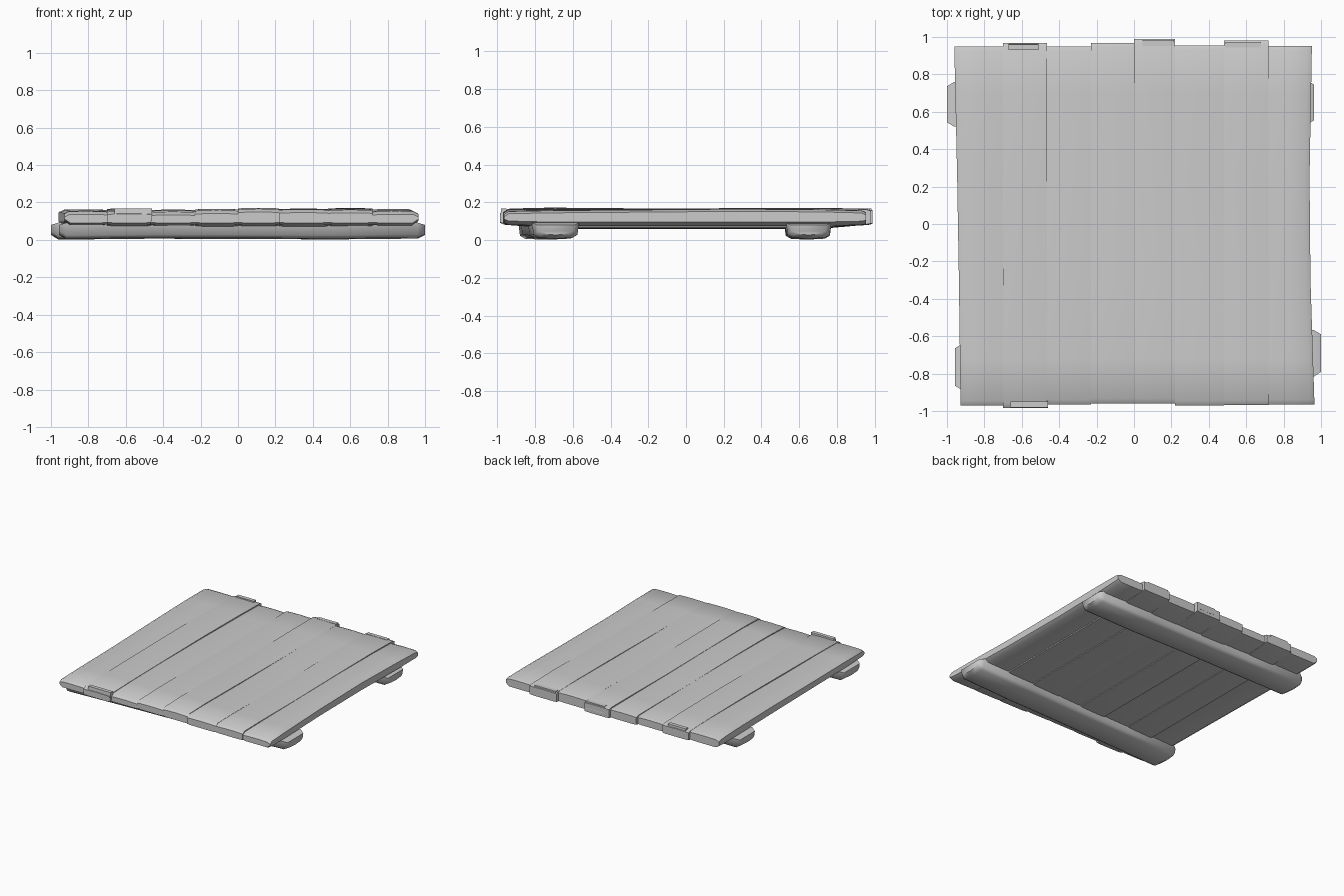
import bpy, bmesh, math

cube = bpy.data.objects.get("Cube")
if cube:
    bpy.data.objects.remove(cube, do_unlink=True)

wood = bpy.data.materials.new("grey_wood")
wood.use_nodes = True
colour = (0.6, 0.6, 0.6, 1)
wood.diffuse_color = colour
wood.node_tree.nodes["Principled BSDF"].inputs["Base Color"].default_value = colour


def loft(name, rings, angle):
    """Skin a list of equal-length point rings into a closed, smooth solid."""
    bm = bmesh.new()
    loops = [[bm.verts.new(p) for p in ring] for ring in rings]
    for a, b in zip(loops, loops[1:]):
        for i in range(len(a)):
            j = (i + 1) % len(a)
            bm.faces.new((a[i], a[j], b[j], b[i]))
    bm.faces.new(loops[0][::-1])
    bm.faces.new(loops[-1])
    bmesh.ops.recalc_face_normals(bm, faces=bm.faces)
    mesh = bpy.data.meshes.new(name)
    bm.to_mesh(mesh)
    bm.free()
    mesh.materials.append(wood)
    obj = bpy.data.objects.new(name, mesh)
    bpy.context.collection.objects.link(obj)
    bpy.ops.object.select_all(action='DESELECT')
    obj.select_set(True)
    bpy.context.view_layer.objects.active = obj
    bpy.ops.object.shade_smooth_by_angle(angle=math.radians(angle))
    return obj


def bow(y, front, middle, back):
    """Blend a value from the front through the middle to the back."""
    return middle + (back - middle) * y if y > 0 else middle + (middle - front) * y


# Deck planks: seams, then front ends, back ends, top and underside heights
seams = [-0.94, -0.70, -0.465, -0.23, 0.0, 0.22, 0.48, 0.72, 0.94]
fronts = [-0.97, -0.985, -0.965, -0.96, -0.96, -0.97, -0.968, -0.965]
backs = [0.95, 0.968, 0.948, 0.968, 0.988, 0.955, 0.98, 0.953]
tops = [0.158, 0.163, 0.157, 0.161, 0.166, 0.163, 0.165, 0.16]
bottoms = [0.075, 0.062, 0.066, 0.058, 0.064, 0.06, 0.066, 0.075]

for k in range(8):
    rings = []
    y0, y1, top, low = fronts[k], backs[k], tops[k], bottoms[k]
    # Each station: position along the plank, and how far the end is rounded
    for y, inset in ((y0, 0.022), (y0 + 0.025, 0.005), (-0.72, 0), (-0.3, 0),
                     (0.25, 0), (0.7, 0), (y1 - 0.025, 0.003), (y1, 0.012)):
        left, right = seams[k], seams[k + 1]
        if k == 0:
            left = bow(y, -0.927, -0.94, -0.962)
        if k == 7:
            right = bow(y, 0.966, 0.934, 0.952)
        ends = abs(y) > 0.75
        t = top - inset + 0.004 * math.sin(3 * y + k)
        b = (0.078 if ends else low) + inset * 0.6
        edge_l = 0.02 if k == 0 else 0.003
        edge_r = 0.02 if k == 7 else 0.003
        mid = (left + right) / 2
        rings.append([
            (left, y, b + edge_l), (left, y, t - edge_l * 0.6),
            (left + 0.025, y, t), (mid, y, t + 0.002), (right - 0.025, y, t),
            (right, y, t - edge_r * 0.6), (right, y, b + edge_r),
            (right - 0.03, y, b), (left + 0.03, y, b)])
    loft(f"deck_plank_{k + 1}", rings, 50)

# Raised splinters on the plank ends
for name, x, y, width in (("front_splinter", -0.56, -0.965, 0.2),
                          ("back_left_splinter", -0.59, 0.945, 0.16),
                          ("back_middle_splinter", 0.13, 0.968, 0.17),
                          ("back_right_splinter", 0.585, 0.958, 0.19)):
    rings = [[(x + sx * s, y + dy, z) for dy, z in
              ((-0.02, 0.1), (-0.015, 0.168), (0.015, 0.168), (0.021, 0.11))]
             for sx, s in ((-0.5, width), (-0.38, width), (0.38, width), (0.5, width))]
    loft(name, rings, 50)


def crossbar(name, x0, x1, y0, y1, half):
    """A rough tapered bar whose ends bulge at mid height."""
    rings = []
    for f, s in ((0, 0.8), (0.02, 1), (0.25, 1.03), (0.5, 1), (0.75, 1.03), (0.98, 1), (1, 0.8)):
        x, y = x0 + (x1 - x0) * f, y0 + (y1 - y0) * f
        tip = f in (0, 1)
        low = 0.03 if tip else 0.004 + 0.006 * abs(math.sin(8 * f))
        top = 0.08 if tip else 0.092
        h = half * s
        rings.append([(x, y - h, top), (x, y - h * 0.93, low + 0.018),
                      (x, y - h * 0.72, low + 0.002), (x, y, low - 0.003),
                      (x, y + h * 0.72, low + 0.002),
                      (x, y + h * 0.93, low + 0.018), (x, y + h, top)])
    loft(name, rings, 60)


# Crossbars under the deck
crossbar("front_crossbar", -0.957, 1.0, -0.765, -0.69, 0.125)
crossbar("back_crossbar", -1.0, 0.962, 0.64, 0.65, 0.12)
